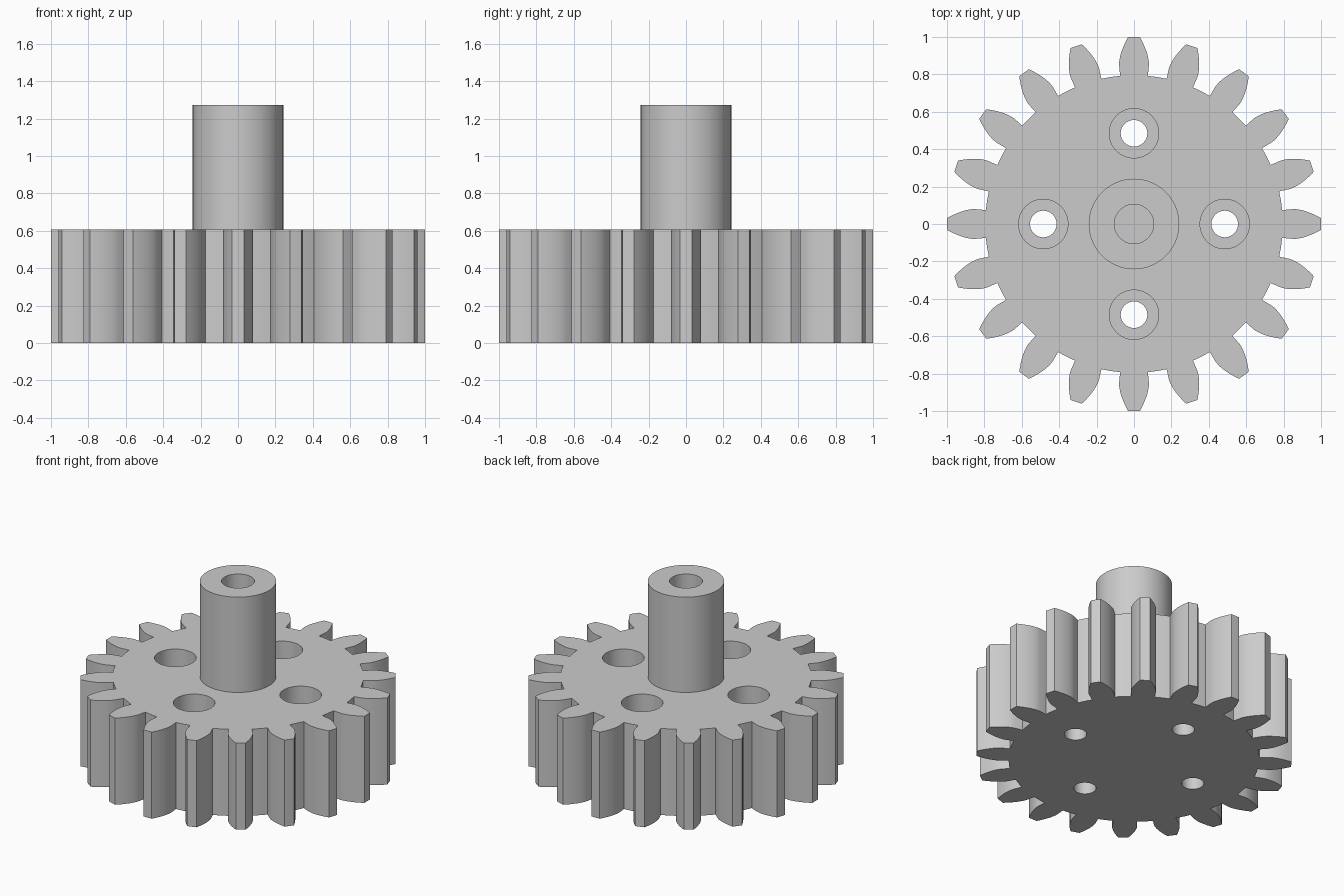
import bpy
import bmesh
from math import sin, cos, tan, acos, pi, radians

if "Cube" in bpy.data.objects:
    bpy.data.objects.remove(bpy.data.objects["Cube"], do_unlink=True)

TEETH = 20
MODULE = 2 / (TEETH + 2)
PITCH_R = MODULE * TEETH / 2
BASE_R = PITCH_R * cos(radians(20))
ROOT_R = PITCH_R - 1.25 * MODULE
GEAR_H, TOTAL_H = 0.606, 1.273

grey = bpy.data.materials.new("plain grey")
grey.use_nodes = True
grey.diffuse_color = (0.6, 0.6, 0.6, 1)
grey.node_tree.nodes["Principled BSDF"].inputs["Base Color"].default_value = (0.6, 0.6, 0.6, 1)


def finish(name, bm):
    """Turn a bmesh into a smooth-shaded object with sharp edges kept."""
    bmesh.ops.recalc_face_normals(bm, faces=bm.faces)
    mesh = bpy.data.meshes.new(name)
    bm.to_mesh(mesh)
    bm.free()
    mesh.materials.append(grey)
    obj = bpy.data.objects.new(name, mesh)
    bpy.context.collection.objects.link(obj)
    return obj


def lathe(name, profile, centre=(0, 0)):
    """Spin an (r, z) profile around a vertical axis."""
    bm = bmesh.new()
    verts = [bm.verts.new((r, 0, z)) for r, z in profile]
    edges = [bm.edges.new(pair) for pair in zip(verts, verts[1:])]
    bmesh.ops.spin(bm, geom=verts + edges, cent=(0, 0, 0), axis=(0, 0, 1),
                   angle=2 * pi, steps=64, use_duplicate=False)
    bmesh.ops.remove_doubles(bm, verts=bm.verts, dist=1e-5)
    bmesh.ops.translate(bm, verts=bm.verts, vec=(*centre, 0))
    return finish(name, bm)


def activate(obj):
    bpy.ops.object.select_all(action='DESELECT')
    obj.select_set(True)
    bpy.context.view_layer.objects.active = obj


def involute(r):
    a = acos(min(1, BASE_R / r))
    return tan(a) - a


# Half tooth: radial foot, then involute flank to the tip
half_base = pi / (2 * TEETH) + involute(PITCH_R)
flank = [(ROOT_R, half_base)]
for i in range(9):
    r = BASE_R + (1 - BASE_R) * i / 8
    flank.append((r, half_base - involute(r)))
pitch = 2 * pi / TEETH
gap = pitch - 2 * half_base
tooth = [(r, -a) for r, a in flank] + [(1, 0)] + flank[::-1]
tooth += [(ROOT_R, half_base + gap * t) for t in (1 / 3, 2 / 3)]

# Toothed wheel
bm = bmesh.new()
outline = [bm.verts.new((r * cos(a + n * pitch), r * sin(a + n * pitch), 0))
           for n in range(TEETH) for r, a in tooth]
face = bm.faces.new(outline)
top = bmesh.ops.extrude_face_region(bm, geom=[face])["geom"]
bmesh.ops.translate(bm, vec=(0, 0, GEAR_H),
                    verts=[v for v in top if isinstance(v, bmesh.types.BMVert)])
gear = finish("toothed_wheel", bm)

# Four counterbored screw holes
for n in range(4):
    a = n * pi / 2
    cutter = lathe("screw_hole_cutter",
                   [(0, -0.1), (0.071, -0.1), (0.071, 0.18), (0.132, 0.18),
                    (0.132, 0.8), (0, 0.8)],
                   (0.485 * cos(a), 0.485 * sin(a)))
    cutter.hide_render = True
    mod = gear.modifiers.new("screw_hole", 'BOOLEAN')
    mod.operation = 'DIFFERENCE'
    mod.solver = 'EXACT'
    mod.object = cutter
    activate(gear)
    bpy.ops.object.modifier_apply(modifier=mod.name)
    bpy.data.objects.remove(cutter, do_unlink=True)

# Hub shaft with a blind bore
hub = lathe("hub_shaft",
            [(0.242, GEAR_H), (0.242, TOTAL_H), (0.105, TOTAL_H),
             (0.105, GEAR_H + 0.004), (0, GEAR_H + 0.004)])

for obj in (gear, hub):
    activate(obj)
    bpy.ops.object.shade_smooth_by_angle(angle=radians(30))
